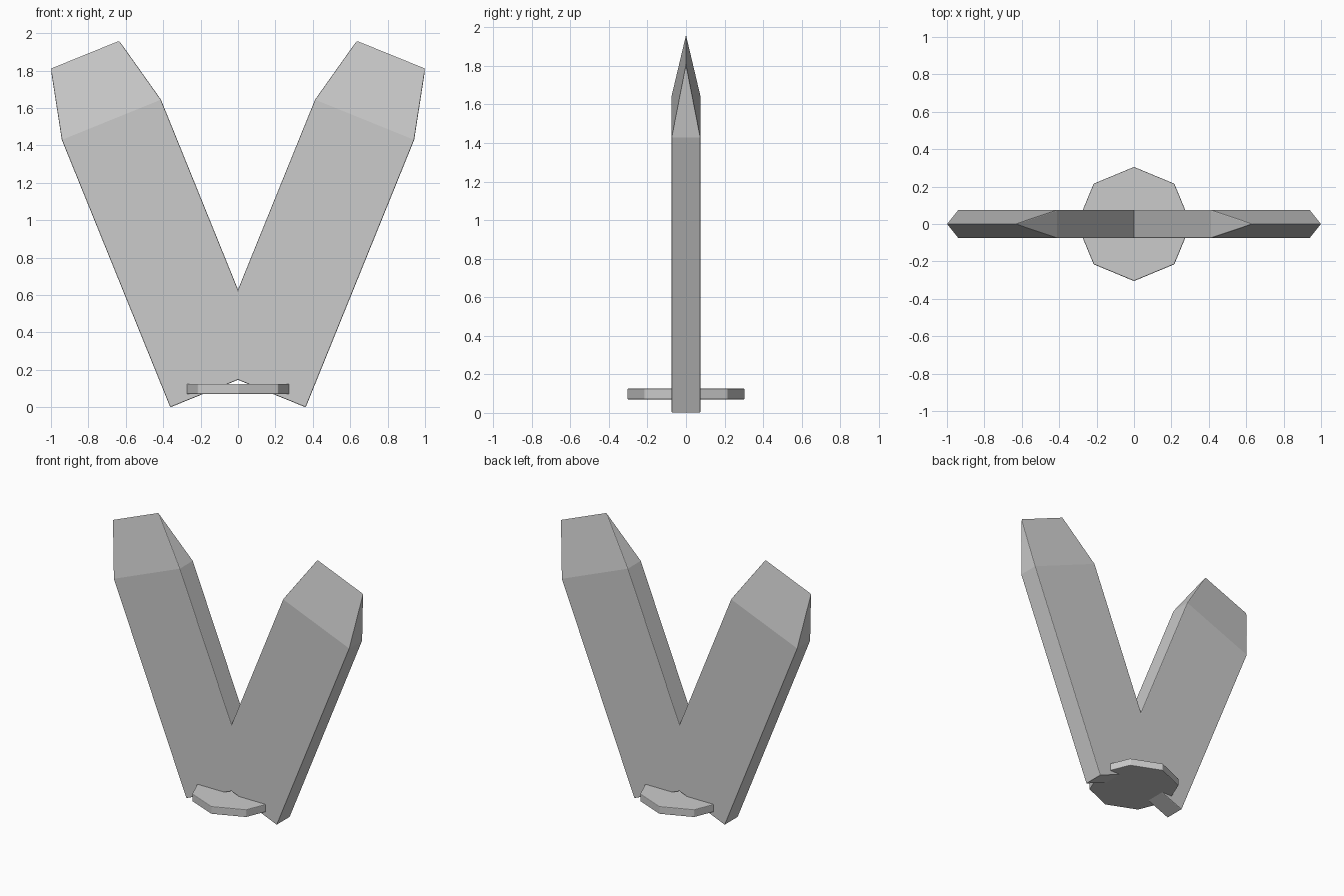
import bpy, bmesh, math
from mathutils import Matrix

cube = bpy.data.objects.get("Cube")
if cube:
    bpy.data.objects.remove(cube, do_unlink=True)

grey = bpy.data.materials.new("light grey")
grey.use_nodes = True
colour = (0.6, 0.6, 0.6, 1)
grey.diffuse_color = colour
grey.node_tree.nodes["Principled BSDF"].inputs["Base Color"].default_value = colour


def make_object(name, bm):
    bmesh.ops.recalc_face_normals(bm, faces=bm.faces)
    mesh = bpy.data.meshes.new(name)
    bm.to_mesh(mesh)
    bm.free()
    mesh.materials.append(grey)
    obj = bpy.data.objects.new(name, mesh)
    bpy.context.collection.objects.link(obj)
    bevel = obj.modifiers.new("soft edges", "BEVEL")
    bevel.width = 0.005
    bevel.segments = 2
    bevel.limit_method = "ANGLE"
    return obj


# Leaning slab with a chisel tip, built upright from its outer foot corner
width, depth, length, tip = 0.572, 0.15, 1.543, 0.378
bm = bmesh.new()
rings = []
for z in (0, length):
    rings.append([bm.verts.new((x, y, z)) for x, y in
                  ((-width, -depth / 2), (0, -depth / 2), (0, depth / 2), (-width, depth / 2))])
foot, shoulder = rings
edge_in, edge_out = [bm.verts.new((-width / 2 + s * 0.197, 0, length + tip)) for s in (-1, 1)]
bm.faces.new(foot)
for i in range(4):
    j = (i + 1) % 4
    bm.faces.new((foot[i], foot[j], shoulder[j], shoulder[i]))
a, b, c, d = shoulder
for face in ((a, b, edge_out, edge_in), (c, d, edge_in, edge_out), (b, c, edge_out), (d, a, edge_in)):
    bm.faces.new(face)
lean = Matrix.Translation((0.362, 0, 0)) @ Matrix.Rotation(math.radians(22.08), 4, "Y")
bmesh.ops.transform(bm, matrix=lean, verts=bm.verts)
blades = make_object("paired_blades", bm)

# Second slab, trimmed and joined on the centre line
mirror = blades.modifiers.new("other blade", "MIRROR")
mirror.use_bisect_axis[0] = True

# Octagonal plate through the foot
bm = bmesh.new()
bmesh.ops.create_cone(bm, cap_ends=True, segments=8, radius1=0.305, radius2=0.305, depth=0.055,
                      matrix=Matrix.Translation((0, 0, 0.098)))
make_object("base_plate", bm)
